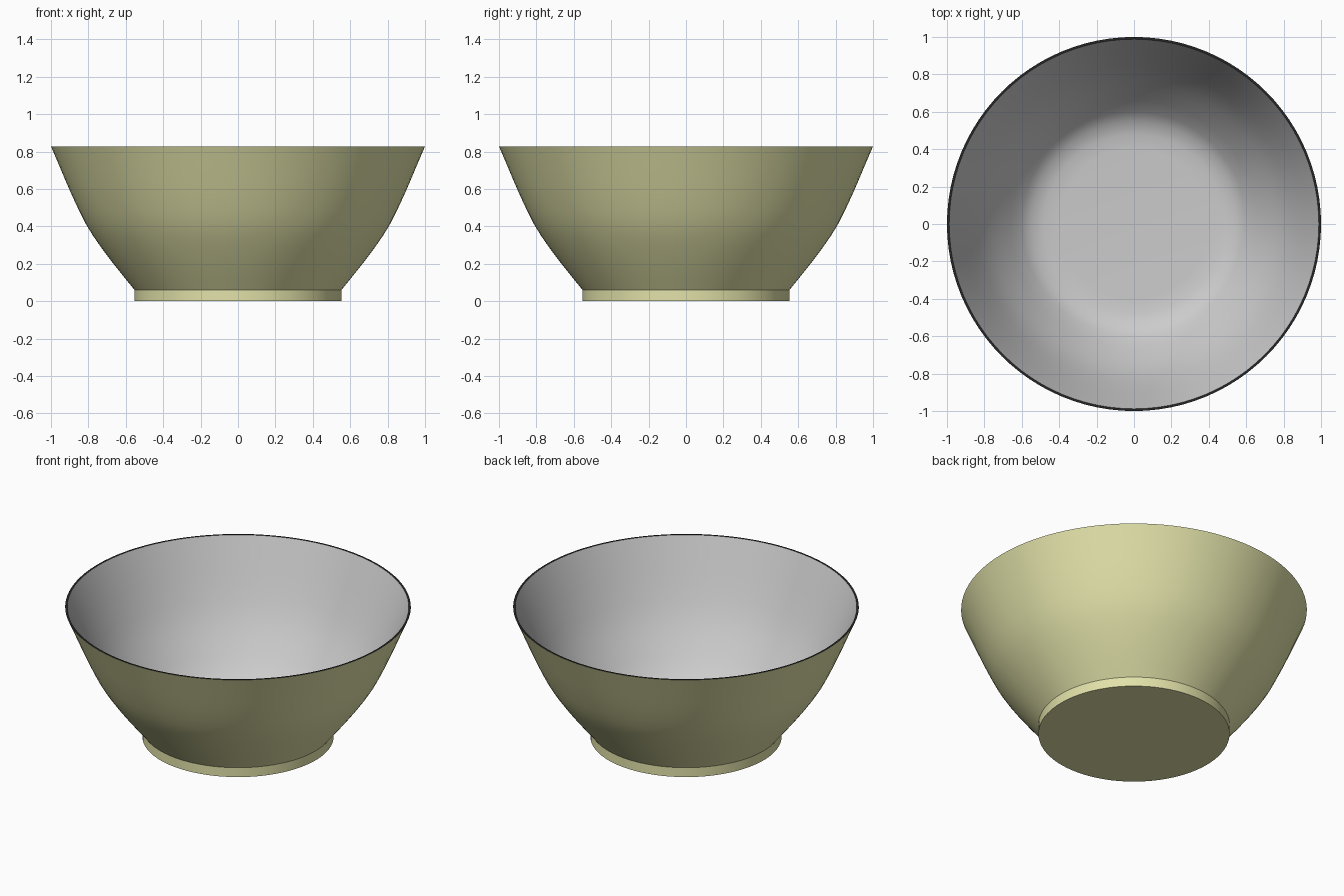
import bpy, bmesh, math

if "Cube" in bpy.data.objects:
    bpy.data.objects.remove(bpy.data.objects["Cube"])

SEGMENTS = 96


def lathe(name, profile, color=None):
    """Spin an (r, z) profile around the z axis; r = 0 collapses to a pole."""
    bm = bmesh.new()
    verts = [bm.verts.new((r, 0, z)) for r, z in profile]
    edges = [bm.edges.new(p) for p in zip(verts, verts[1:])]
    bmesh.ops.spin(bm, geom=verts + edges, cent=(0, 0, 0), axis=(0, 0, 1),
                   angle=math.tau, steps=SEGMENTS, use_duplicate=False)
    bmesh.ops.remove_doubles(bm, verts=bm.verts, dist=0.0005)
    mesh = bpy.data.meshes.new(name)
    bm.to_mesh(mesh)
    bm.free()
    obj = bpy.data.objects.new(name, mesh)
    bpy.context.collection.objects.link(obj)
    if color:
        mat = bpy.data.materials.new(name + "_paint")
        mat.diffuse_color = color
        mat.use_nodes = True
        mat.node_tree.nodes["Principled BSDF"].inputs["Base Color"].default_value = mat.diffuse_color
        mesh.materials.append(mat)
    bpy.ops.object.select_all(action='DESELECT')
    bpy.context.view_layer.objects.active = obj
    obj.select_set(True)
    bpy.ops.object.shade_smooth_by_angle(angle=math.radians(35))
    return obj


GLAZE = (0.76, 0.76, 0.40, 1)

# Foot: short straight ring with a closed underside
lathe("foot", [(0, 0), (0.553, 0), (0.553, 0.06)], GLAZE)

# Outer wall: flares out, steepening towards the rim
lathe("outer_wall", [(0.553, 0.06), (0.61, 0.13), (0.67, 0.205), (0.73, 0.285),
                     (0.775, 0.35), (0.815, 0.415), (0.85, 0.485),
                     (0.885, 0.56), (0.92, 0.64), (0.96, 0.735), (1.0, 0.828)], GLAZE)

# Thin dark lip joining the outer and inner walls
lathe("rim", [(1.0, 0.828), (0.988, 0.828)][::-1][::-1], (0.02, 0.02, 0.02, 1))

# Inner wall: from the lip down to a rounded, flat floor (wound to face inwards)
lathe("inner_wall", [(0.988, 0.828), (0.948, 0.735), (0.908, 0.64), (0.873, 0.56),
                     (0.838, 0.485), (0.803, 0.415), (0.763, 0.35), (0.718, 0.285),
                     (0.66, 0.21), (0.60, 0.14), (0.55, 0.10), (0.48, 0.08),
                     (0.40, 0.075), (0, 0.075)])
